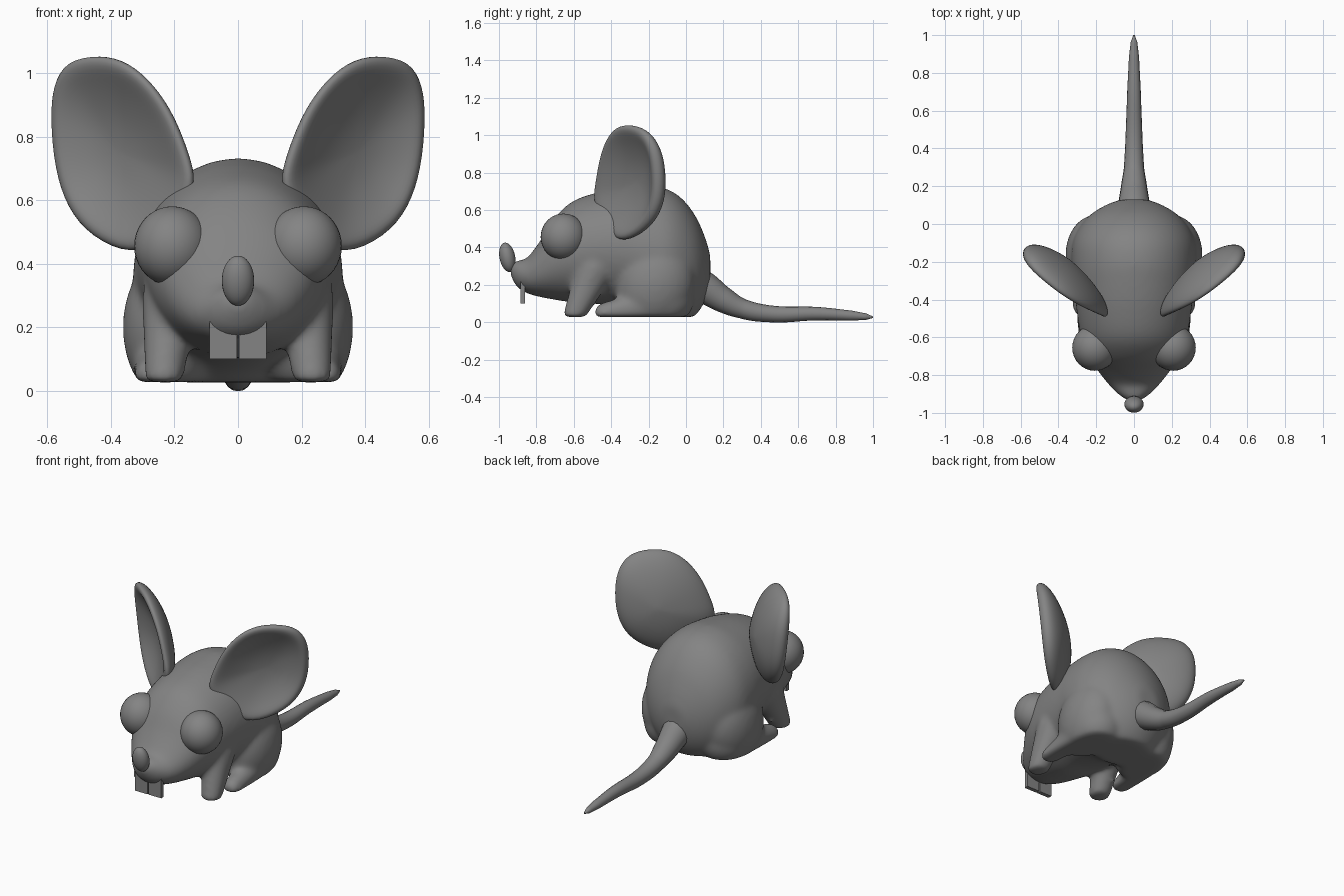
import bpy, bmesh
from math import sin, cos, pi
from mathutils import Vector, Matrix

if "Cube" in bpy.data.objects:
    bpy.data.objects.remove(bpy.data.objects["Cube"])

GROUND = 0.027
grey = bpy.data.materials.new("dark_grey")
grey.diffuse_color = (.23, .23, .23, 1)
grey.use_nodes = True
grey.node_tree.nodes["Principled BSDF"].inputs["Base Color"].default_value = grey.diffuse_color


def finish(name, bm):
    bmesh.ops.recalc_face_normals(bm, faces=bm.faces)
    mesh = bpy.data.meshes.new(name)
    bm.to_mesh(mesh)
    bm.free()
    mesh.polygons.foreach_set("use_smooth", [True] * len(mesh.polygons))
    mesh.materials.append(grey)
    ob = bpy.data.objects.new(name, mesh)
    bpy.context.collection.objects.link(ob)
    return ob


def ball(bm, loc, size, tilt=0, seg=24):
    m = Matrix.Translation(loc) @ Matrix.Rotation(tilt, 4, 'X') @ Matrix.Diagonal((*size, 1))
    bmesh.ops.create_uvsphere(bm, u_segments=seg, v_segments=seg // 2 + 4, radius=1, matrix=m)


def loft(bm, rings):
    # bridge closed vertex rings and cap both ends
    for a, b in zip(rings, rings[1:]):
        n = len(a)
        for i in range(n):
            bm.faces.new((a[i], a[(i + 1) % n], b[(i + 1) % n], b[i]))
    bm.faces.new(rings[0])
    bm.faces.new(rings[-1])


def limb(bm, a, ra, b, rb, steps=10):
    # tapered limb as a chain of balls
    for i in range(steps + 1):
        t = i / steps
        ball(bm, Vector(a).lerp(Vector(b), t), Vector(ra).lerp(Vector(rb), t), seg=20)


def dense(rows, n=5):
    # smooth in-between rows through the given ones
    rows = [Vector(r) for r in rows]
    out = []
    for i in range(len(rows) - 1):
        a, b, c, d = (rows[max(i - 1, 0)], rows[i], rows[i + 1], rows[min(i + 2, len(rows) - 1)])
        for k in range(n):
            t = k / n
            out.append(.5 * (2 * b + (c - a) * t + (2 * a - 5 * b + 4 * c - d) * t ** 2
                             + (3 * b - a - 3 * c + d) * t ** 3))
    return out + [rows[-1]]


# Body: lofted sections (y, bottom, top, half width)
sections = [(-.938, .25, .305, .03), (-.905, .19, .33, .08), (-.85, .155, .345, .135),
            (-.78, .135, .435, .19), (-.70, .12, .56, .24), (-.6, .105, .65, .28),
            (-.45, .095, .70, .305), (-.3, .06, .725, .32), (-.2, -.01, .732, .33),
            (-.1, -.04, .712, .325), (-.02, -.02, .66, .29), (.05, .035, .57, .23),
            (.1, .11, .46, .15), (.13, .20, .36, .07)]
bm = bmesh.new()
rings = []
for y, lo, hi, w in dense(sections):
    mid, h = (lo + hi) / 2, (hi - lo) / 2
    rings.append([bm.verts.new((w * cos(k * pi / 24), y, mid + h * sin(k * pi / 24)))
                  for k in range(48)])
loft(bm, rings)

# Haunches, hind feet and front legs, fused into the body
for s in (-1, 1):
    ball(bm, (s * .205, -.165, .20), (.158, .21, .24), tilt=-.3, seg=40)
    ball(bm, (s * .18, -.13, .13), (.16, .175, .16), seg=32)
    limb(bm, (s * .255, -.19, .09), (.08, .08, .09), (s * .27, -.435, .05), (.056, .056, .056))
    limb(bm, (s * .213, -.49, .28), (.09, .1, .11), (s * .233, -.595, .045), (.062, .06, .06))
for v in bm.verts:
    v.co.z = max(v.co.z, GROUND)
body = finish("body", bm)
mod = body.modifiers.new("fuse", 'REMESH')
mod.mode = 'VOXEL'
mod.voxel_size = 0.012
mod.use_smooth_shade = True
mod = body.modifiers.new("soften", 'SMOOTH')
mod.factor = 0.5
mod.iterations = 20

# Ears: cupped discs from a front outline (x, z), angled backwards
outline = [(.13, .655), (.155, .745), (.2, .865), (.265, .965), (.345, 1.035), (.43, 1.058),
           (.54, 1.04), (.58, .96), (.588, .86), (.575, .70), (.535, .575), (.46, .485),
           (.33, .425), (.24, .48), (.17, .57)]
profile = [(.05, -.03), (.35, -.025), (.7, .01), (.9, .045), (1.0, .015),
           (.95, -.035), (.75, -.08), (.4, -.108), (.05, -.112)]
centre = Vector((.39, .75))
for s, side in ((-1, "left"), (1, "right")):
    bm = bmesh.new()
    rings = []
    for r, off in profile:
        ring = []
        for p in outline:
            q = centre.lerp(Vector(p), r * 1.028)
            dz = q.y - .75
            y = -.463 + .79 * (q.x - .16) - .10 * dz - .35 * dz * dz - .8 * off
            ring.append(bm.verts.new((s * (q.x + .5 * off * (1 - r * .6)), y, q.y)))
        rings.append(ring)
    loft(bm, rings)
    ear = finish("ear_" + side, bm)
    mod = ear.modifiers.new("round", 'SUBSURF')
    mod.levels = mod.render_levels = 2

# Eyes
for s, side in ((-1, "left"), (1, "right")):
    bm = bmesh.new()
    ball(bm, (s * .207, -.655, .456), (.12, .122, .125), seg=32)
    finish("eye_" + side, bm)

# Nose
bm = bmesh.new()
ball(bm, (0, -.955, .347), (.051, .042, .08), tilt=.2)
finish("nose", bm)

# Front teeth
for s, side in ((-1, "left"), (1, "right")):
    bm = bmesh.new()
    bmesh.ops.create_cube(bm, size=1, matrix=Matrix.Translation((s * .047, -.873, .16))
                          @ Matrix.Diagonal((.087, .025, .118, 1)))
    tooth = finish("tooth_" + side, bm)
    tooth.data.polygons.foreach_set("use_smooth", [False] * 6)

# Tail: tapered tube along a spline (y, z, radius)
path = [(.04, .22, .09), (.1, .185, .085), (.2, .12, .069), (.3, .073, .053),
        (.45, .045, .045), (.7, .046, .036), (.88, .036, .027), (.96, .03, .018), (1.0, .027, .004)]
curve = bpy.data.curves.new("tail", 'CURVE')
curve.dimensions = '3D'
curve.bevel_depth = 1
curve.bevel_resolution = 6
curve.use_fill_caps = True
curve.materials.append(grey)
spline = curve.splines.new('BEZIER')
spline.bezier_points.add(len(path) - 1)
for p, (y, z, r) in zip(spline.bezier_points, path):
    p.co = (0, y, z)
    p.radius = r
    p.handle_left_type = p.handle_right_type = 'AUTO'
spline.use_smooth = True
tail = bpy.data.objects.new("tail", curve)
bpy.context.collection.objects.link(tail)
